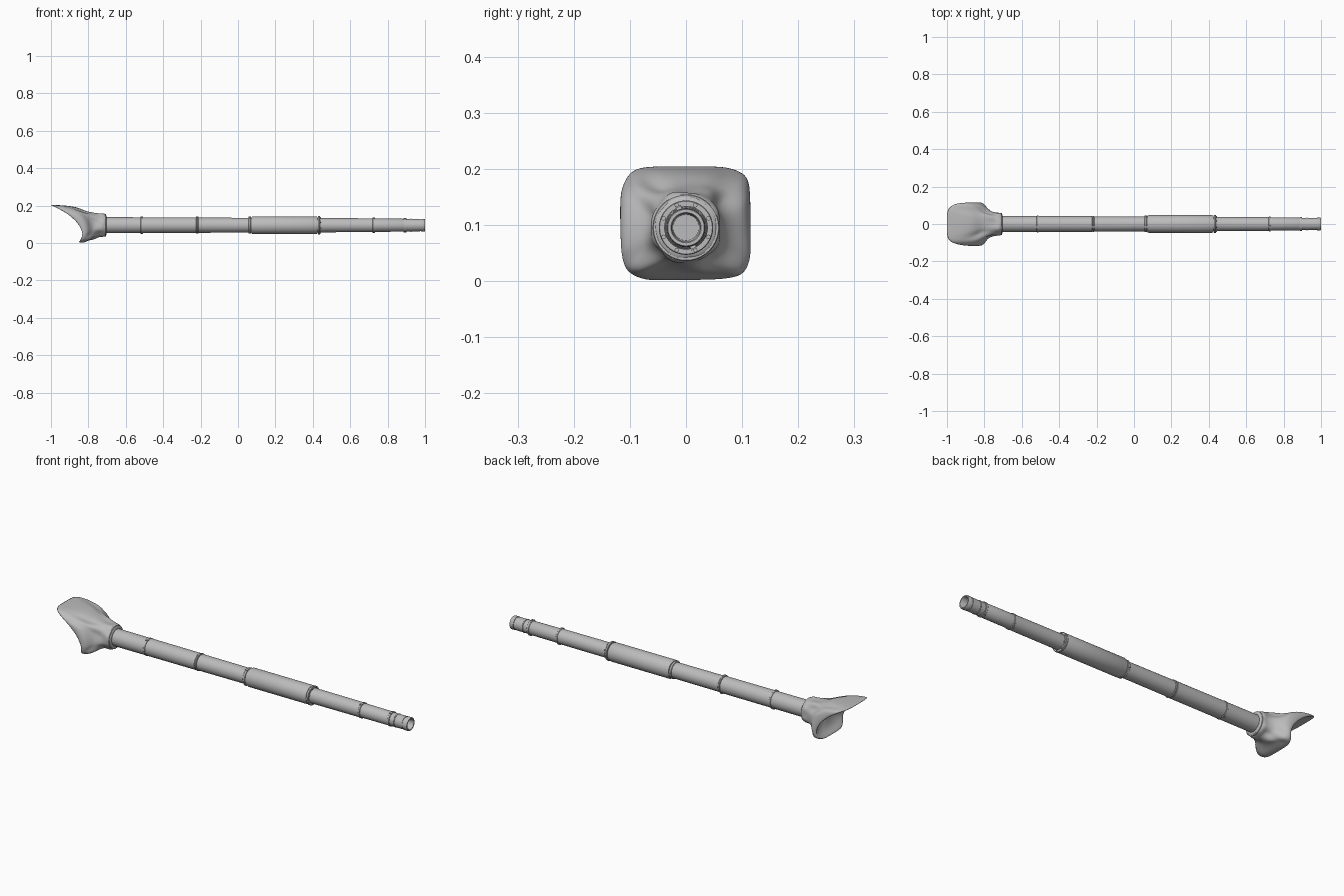
import bpy, bmesh, math
from mathutils import Matrix, Vector

if "Cube" in bpy.data.objects:
    bpy.data.objects.remove(bpy.data.objects["Cube"])

AXIS_Z = 0.095
grey = bpy.data.materials.new("plain grey")
grey.diffuse_color = (0.5, 0.5, 0.5, 1)
grey.use_nodes = True
grey.node_tree.nodes["Principled BSDF"].inputs["Base Color"].default_value = grey.diffuse_color


def finish(bm, name, angle=35):
    bmesh.ops.recalc_face_normals(bm, faces=bm.faces[:])
    mesh = bpy.data.meshes.new(name)
    bm.to_mesh(mesh)
    bm.free()
    ob = bpy.data.objects.new(name, mesh)
    bpy.context.collection.objects.link(ob)
    mesh.materials.append(grey)
    bpy.ops.object.select_all(action='DESELECT')
    ob.select_set(True)
    bpy.context.view_layer.objects.active = ob
    bpy.ops.object.shade_smooth_by_angle(angle=math.radians(angle))
    return ob


def loft(bm, rings):
    """Skin a list of equally long point rings and close both ends."""
    loops = [[bm.verts.new(p) for p in r] for r in rings]
    n = len(loops[0])
    for a, b in zip(loops, loops[1:]):
        for i in range(n):
            j = (i + 1) % n
            bm.faces.new((a[i], a[j], b[j], b[i]))
    bm.faces.new(loops[0])
    bm.faces.new(loops[-1])


def lathe(name, profile, sides=40):
    """Turn (x, radius) pairs about the barrel axis."""
    bm = bmesh.new()
    loft(bm, [[(x, r * math.cos(k * math.tau / sides),
                AXIS_Z + r * math.sin(k * math.tau / sides))
               for k in range(sides)] for x, r in profile])
    return finish(bm, name)


def band(name, x, width, r):
    c = min(0.0015, width / 4)
    h = width / 2
    return lathe(name, [(x - h, r - 0.006), (x - h, r - c), (x - h + c, r),
                        (x + h - c, r), (x + h, r - c), (x + h, r - 0.006)])


# Barrel sections, stepping down toward the muzzle
lathe("rear_tube", [(-0.76, 0.03), (-0.76, 0.043), (-0.52, 0.0425),
                    (-0.225, 0.042), (-0.222, 0.038), (-0.21, 0.038)])
lathe("middle_tube", [(-0.22, 0.03), (-0.214, 0.038), (-0.212, 0.0405),
                      (0.09, 0.0395), (0.09, 0.03)])
lathe("fume_sleeve", [(0.07, 0.036), (0.072, 0.044), (0.08, 0.0475), (0.415, 0.0475),
                      (0.424, 0.045), (0.426, 0.036)])
lathe("front_tube", [(0.40, 0.03), (0.40, 0.038), (0.72, 0.037),
                     (0.72, 0.0355), (0.89, 0.0345), (0.90, 0.03)])
lathe("muzzle", [(0.87, 0.028), (0.87, 0.033), (0.972, 0.033), (0.972, 0.031),
                 (0.978, 0.031), (0.978, 0.034), (0.997, 0.034), (1.0, 0.0325),
                 (1.0, 0.027), (0.996, 0.025), (0.92, 0.023), (0.85, 0.012)])

# Bands that hold the thermal jackets
for name, x, w, r in [("rear_clamp", -0.515, 0.010, 0.0445),
                      ("joint_clamp", -0.218, 0.008, 0.0440),
                      ("sleeve_rear_collar", 0.063, 0.012, 0.0440),
                      ("sleeve_front_collar", 0.433, 0.011, 0.0485),
                      ("front_clamp", 0.725, 0.010, 0.0390),
                      ("muzzle_clamp", 0.893, 0.012, 0.0370),
                      ("muzzle_ring", 0.925, 0.006, 0.0350)]:
    band(name, x, w, r)


# Clamp buckles
def buckles(name, x, r, angles, size=(0.014, 0.010, 0.005)):
    bm = bmesh.new()
    for a in angles:
        m = (Matrix.Translation((x, 0, AXIS_Z)) @ Matrix.Rotation(math.radians(a), 4, 'X')
             @ Matrix.Translation((0, 0, r)) @ Matrix.Diagonal((*size, 1)))
        bmesh.ops.create_cube(bm, size=1, matrix=m)
    finish(bm, name)


buckles("rear_buckles", -0.515, 0.0445, (20, 200))
buckles("joint_buckles", -0.218, 0.044, (20, 200))
buckles("sleeve_buckles", 0.063, 0.044, (20, 140, 260))
buckles("front_buckles", 0.725, 0.039, (20, 200))
buckles("muzzle_buckles", 0.893, 0.037, (20, 200))

# Bolts around the front face of the sleeve collar
bm = bmesh.new()
for k in range(8):
    a = (k + 0.5) * math.tau / 8
    m = (Matrix.Translation((0.440, 0.0432 * math.cos(a), AXIS_Z + 0.0432 * math.sin(a)))
         @ Matrix.Rotation(math.pi / 2, 4, 'Y'))
    bmesh.ops.create_cone(bm, cap_ends=True, segments=8, radius1=0.004,
                          radius2=0.004, depth=0.007, matrix=m)
finish(bm, "collar_bolts")


# Fabric cover: rounded rectangular rim, hollow behind, gathered around the tube.
# Ring: half width, low z, high z, squareness, x at bottom / middle / top, fold depth
COVER = [
    (0.015, 0.080, 0.115, 2.0, -0.815, -0.815, -0.820, 0),
    (0.060, 0.035, 0.160, 3.0, -0.825, -0.820, -0.865, 0),
    (0.097, 0.014, 0.187, 4.0, -0.845, -0.838, -0.950, 0),
    (0.112, 0.002, 0.206, 5.0, -0.853, -0.858, -1.018, 0),
    (0.118, 0.001, 0.204, 5.0, -0.836, -0.840, -0.980, 0.001),
    (0.112, 0.005, 0.196, 4.5, -0.815, -0.815, -0.905, 0.003),
    (0.098, 0.013, 0.183, 4.0, -0.795, -0.800, -0.855, 0.005),
    (0.079, 0.021, 0.170, 3.0, -0.775, -0.785, -0.820, 0.005),
    (0.066, 0.029, 0.166, 2.5, -0.758, -0.765, -0.780, 0.004),
    (0.061, 0.034, 0.158, 2.2, -0.738, -0.738, -0.740, 0.002),
    (0.063, 0.032, 0.160, 2.2, -0.724, -0.724, -0.724, 0.002),
    (0.058, 0.037, 0.154, 2.0, -0.705, -0.705, -0.705, 0.001),
    (0.040, 0.055, 0.135, 2.0, -0.700, -0.700, -0.700, 0),
]


def cover_ring(index, hw, z0, z1, n, xb, xm, xt, fold, count=48):
    points = []
    for k in range(count):
        a = k * math.tau / count
        c, s = math.cos(a), math.sin(a)
        u = math.copysign(abs(c) ** (2 / n), c)
        v = math.copysign(abs(s) ** (2 / n), s)
        t = (v + 1) / 2
        x = (xb * 2 * (t - .5) * (t - 1) + xm * 4 * t * (1 - t) + xt * 2 * t * (t - .5))
        w = fold * (math.sin(5 * a + index * 1.1) + 0.6 * math.sin(8 * a - index * 0.8))
        points.append(Vector((x, u * hw + w * c, (z0 + z1) / 2 + v * (z1 - z0) / 2 + w * s)))
    return points


bm = bmesh.new()
loft(bm, [cover_ring(i, *r) for i, r in enumerate(COVER)])
cover = finish(bm, "fabric_cover", 80)
sub = cover.modifiers.new("soften", 'SUBSURF')
sub.levels = sub.render_levels = 2

# Strap that ties the cover to the tube
band("cover_strap", -0.712, 0.012, 0.0595)
